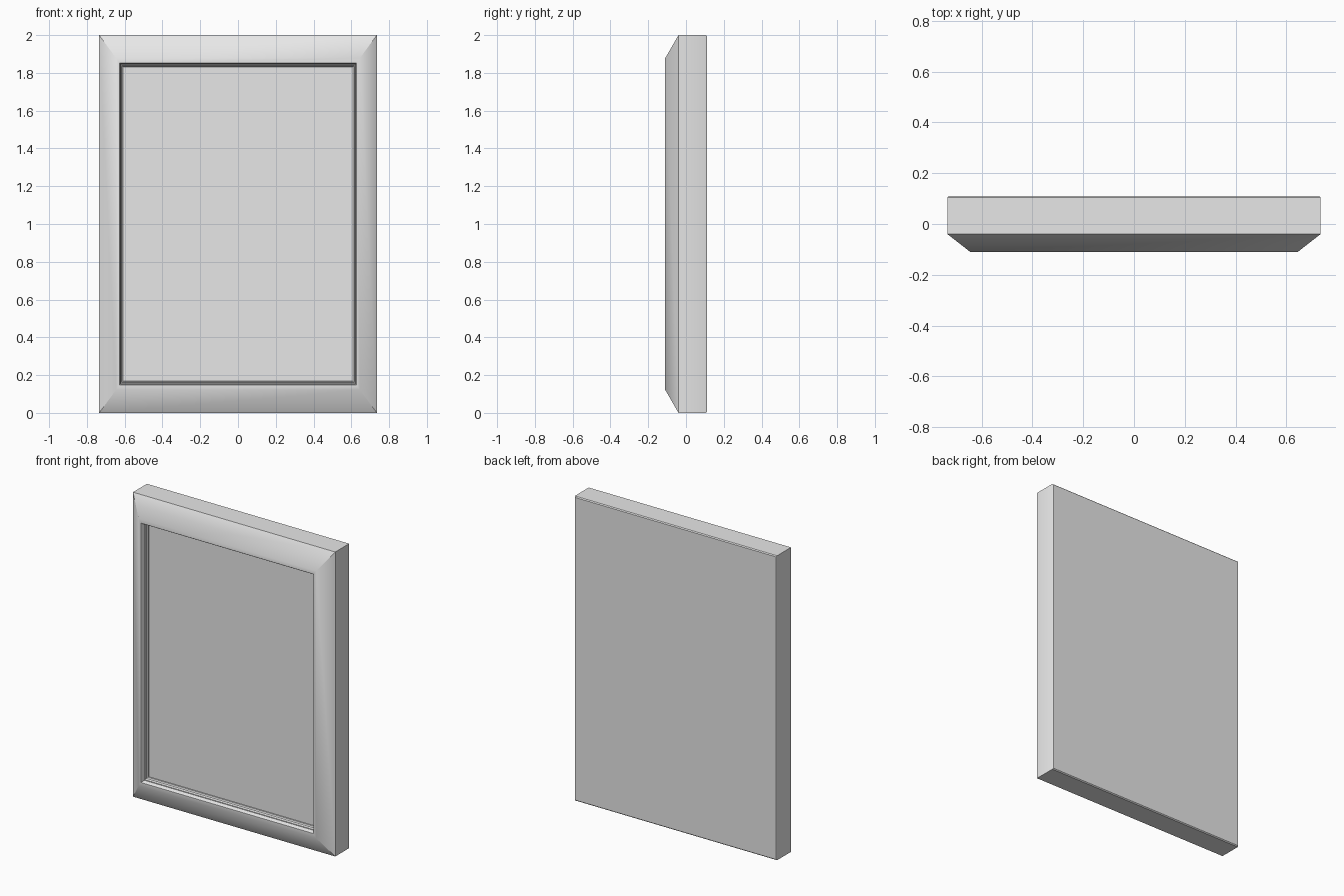
import bpy
import bmesh
import math

if "Cube" in bpy.data.objects:
    bpy.data.objects.remove(bpy.data.objects["Cube"], do_unlink=True)

HALF_W, HALF_H = 0.735, 1.0

grey = bpy.data.materials.new("plain_grey")
grey.use_nodes = True
grey.diffuse_color = (0.8, 0.8, 0.8, 1)
grey.node_tree.nodes["Principled BSDF"].inputs["Base Color"].default_value = (0.8, 0.8, 0.8, 1)


def rectangle_sweep(name, profile, cap_front):
    """Nested rectangles from (inset, y) pairs, bridged back to front."""
    bm = bmesh.new()
    rings = []
    for inset, y in profile:
        s = 1 - inset
        corners = ((-1, -1), (1, -1), (1, 1), (-1, 1))
        rings.append([bm.verts.new((a * HALF_W * s, y, HALF_H + b * HALF_H * s))
                      for a, b in corners])
    for r, q in zip(rings, rings[1:]):
        for i in range(4):
            j = (i + 1) % 4
            bm.faces.new((r[i], r[j], q[j], q[i]))
    bm.faces.new(rings[0])
    if cap_front:
        bm.faces.new(rings[-1])
    bmesh.ops.recalc_face_normals(bm, faces=bm.faces)
    mesh = bpy.data.meshes.new(name)
    bm.to_mesh(mesh)
    bm.free()
    mesh.materials.append(grey)
    obj = bpy.data.objects.new(name, mesh)
    bpy.context.collection.objects.link(obj)
    return obj


# Mitred frame: chamfered back rim, sloped front, stepped inner lip
frame = rectangle_sweep("frame", [
    (0.006, 0.11), (0, 0.104), (0, -0.04), (0.122, -0.11), (0.148, -0.11),
    (0.152, -0.105), (0.152, -0.092), (0.156, -0.087), (0.161, -0.087),
    (0.163, -0.083), (0.163, -0.07), (0.17, -0.065), (0.17, -0.05)], False)

# Recessed panel, its edges seated inside the frame
panel = rectangle_sweep("panel", [(0.155, 0.0), (0.155, -0.055)], True)

# Soft blend from the slope to the front rim, crisp elsewhere
bpy.ops.object.select_all(action="DESELECT")
frame.select_set(True)
bpy.context.view_layer.objects.active = frame
bpy.ops.object.shade_smooth_by_angle(angle=math.radians(42))
